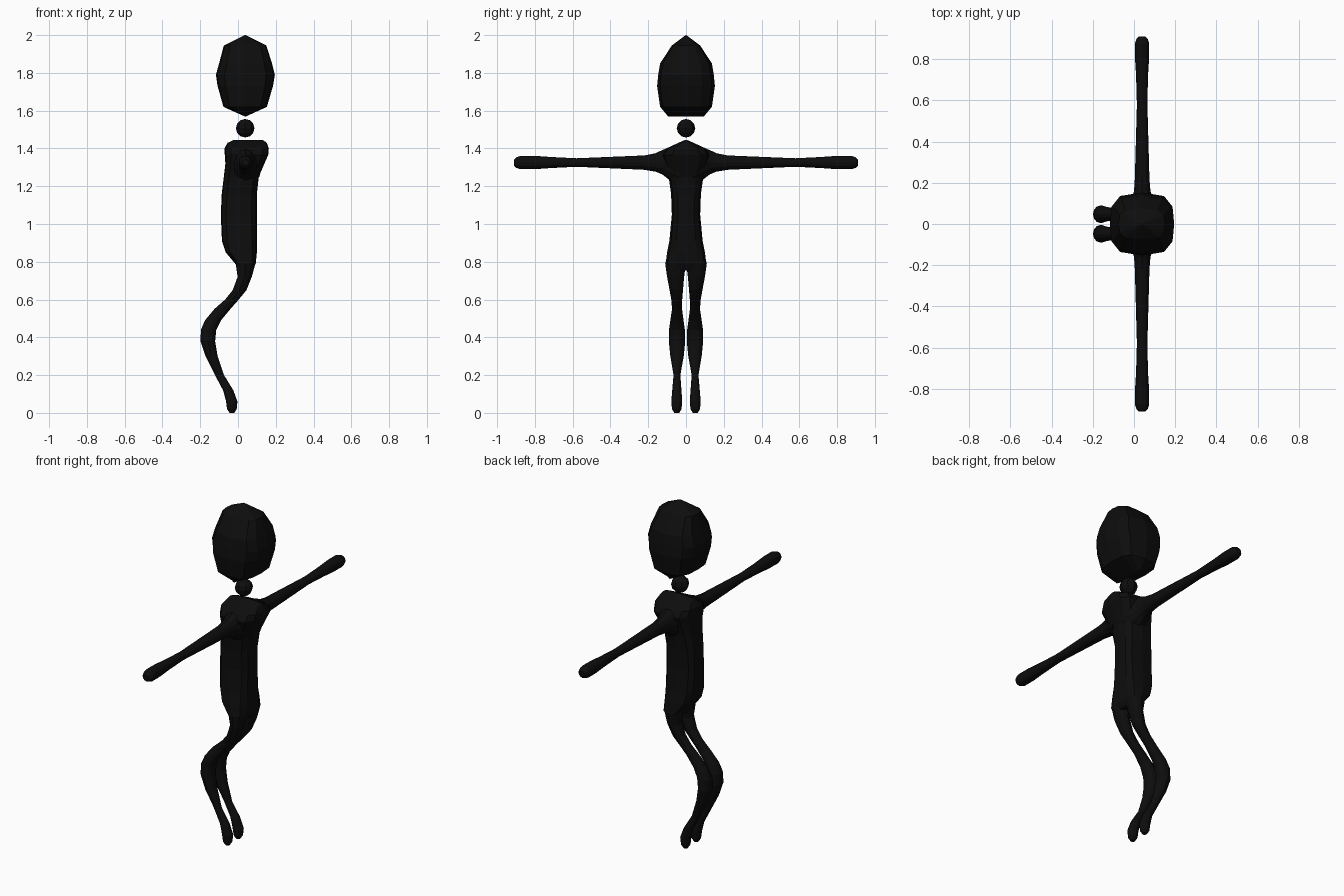
import bpy, bmesh
from mathutils import Vector

black = bpy.data.materials.new("matte_black")
black.diffuse_color = (0.004, 0.004, 0.004, 1)

BLOCKY = [(1, 0), (.95, .57), (.71, .89), (0, 1)]
ROUND = [(1, 0), (.87, .5), (.55, .84), (0, 1)]


def section(quarter):
    """Expand a quarter outline to a closed 12-sided one."""
    q = quarter
    return (q + [(-x, y) for x, y in q[-2::-1]]
            + [(-x, -y) for x, y in q[1:]] + [(x, -y) for x, y in q[-2:0:-1]])


def finish(name, bm):
    bmesh.ops.remove_doubles(bm, verts=bm.verts, dist=0.0005)
    bmesh.ops.recalc_face_normals(bm, faces=bm.faces)
    me = bpy.data.meshes.new(name)
    bm.to_mesh(me)
    bm.free()
    me.materials.append(black)
    ob = bpy.data.objects.new(name, me)
    bpy.context.collection.objects.link(ob)
    return ob


def loft(name, rings, quarter, place=lambda a, b, t: Vector((a, b, t))):
    """Skin rings given as (t, a_min, a_max, b_min, b_max)."""
    bm = bmesh.new()
    loops = []
    for t, a0, a1, b0, b1 in rings:
        loops.append([bm.verts.new(place((a0 + a1) / 2 + p * (a1 - a0) / 2,
                                         (b0 + b1) / 2 + q * (b1 - b0) / 2, t))
                      for p, q in section(quarter)])
    n = len(loops[0])
    for lo, hi in zip(loops, loops[1:]):
        for i in range(n):
            j = (i + 1) % n
            bm.faces.new((lo[i], lo[j], hi[j], hi[i]))
    bm.faces.new(loops[0])
    bm.faces.new(loops[-1])
    return finish(name, bm)


# head: wedge-shaped chin, pointed crown
loft("head", [
    (1.57, .035, .043, -.095, .095),
    (1.62, -.077, .153, -.137, .137),
    (1.73, -.108, .185, -.153, .153),
    (1.79, -.117, .195, -.147, .147),
    (1.85, -.10, .18, -.137, .137),
    (1.945, -.075, .15, -.075, .075),
    (2.0, .036, .04, -.002, .002)], BLOCKY)

# neck bead
bm = bmesh.new()
bmesh.ops.create_uvsphere(bm, u_segments=8, v_segments=6, radius=.049)
bmesh.ops.translate(bm, verts=bm.verts, vec=(.038, 0, 1.507))
finish("neck_bead", bm)

# torso: ridged shoulders, narrow waist, wider hips
loft("torso", [
    (.755, .005, .075, -.09, .09),
    (.79, -.015, .094, -.108, .108),
    (.85, -.065, .10, -.10, .10),
    (.91, -.085, .10, -.088, .088),
    (1.05, -.091, .10, -.075, .075),
    (1.16, -.086, .10, -.079, .079),
    (1.25, -.075, .11, -.092, .092),
    (1.32, -.067, .14, -.115, .115),
    (1.365, -.07, .16, -.13, .13),
    (1.40, -.072, .163, -.105, .105),
    (1.43, -.055, .152, -.04, .04),
    (1.446, -.02, .13, -.003, .003)], BLOCKY)

leg = [
    (0, -.045, -.02, .036, .062),
    (.02, -.058, -.007, .024, .074),
    (.06, -.063, -.003, .02, .078),
    (.12, -.079, -.025, .024, .073),
    (.20, -.122, -.074, .03, .066),
    (.30, -.172, -.108, .012, .083),
    (.38, -.199, -.121, .004, .091),
    (.44, -.196, -.115, .006, .09),
    (.49, -.175, -.09, .013, .083),
    (.55, -.125, -.04, .021, .074),
    (.60, -.068, .004, .02, .078),
    (.65, -.028, .045, .016, .087),
    (.72, -.002, .073, .01, .10),
    (.79, -.012, .092, .001, .11),
    (.85, -.03, .09, .005, .095)]

arm = [
    (.04, -.04, .125, 1.20, 1.41),
    (.09, -.03, .11, 1.235, 1.405),
    (.125, -.01, .09, 1.262, 1.392),
    (.16, .0, .08, 1.277, 1.375),
    (.22, .004, .075, 1.287, 1.363),
    (.58, .014, .065, 1.303, 1.348),
    (.72, .01, .068, 1.296, 1.355),
    (.80, .005, .073, 1.29, 1.361),
    (.875, .004, .074, 1.29, 1.361),
    (.90, .012, .066, 1.298, 1.352),
    (.91, .022, .056, 1.309, 1.341)]

# paired limbs, mirrored across y
for side, s in (("right", -1), ("left", 1)):
    loft(side + "_leg", leg, ROUND, lambda a, b, t: Vector((a, s * b, t)))
    loft(side + "_arm", arm, ROUND, lambda a, b, t: Vector((a, s * t, b)))
